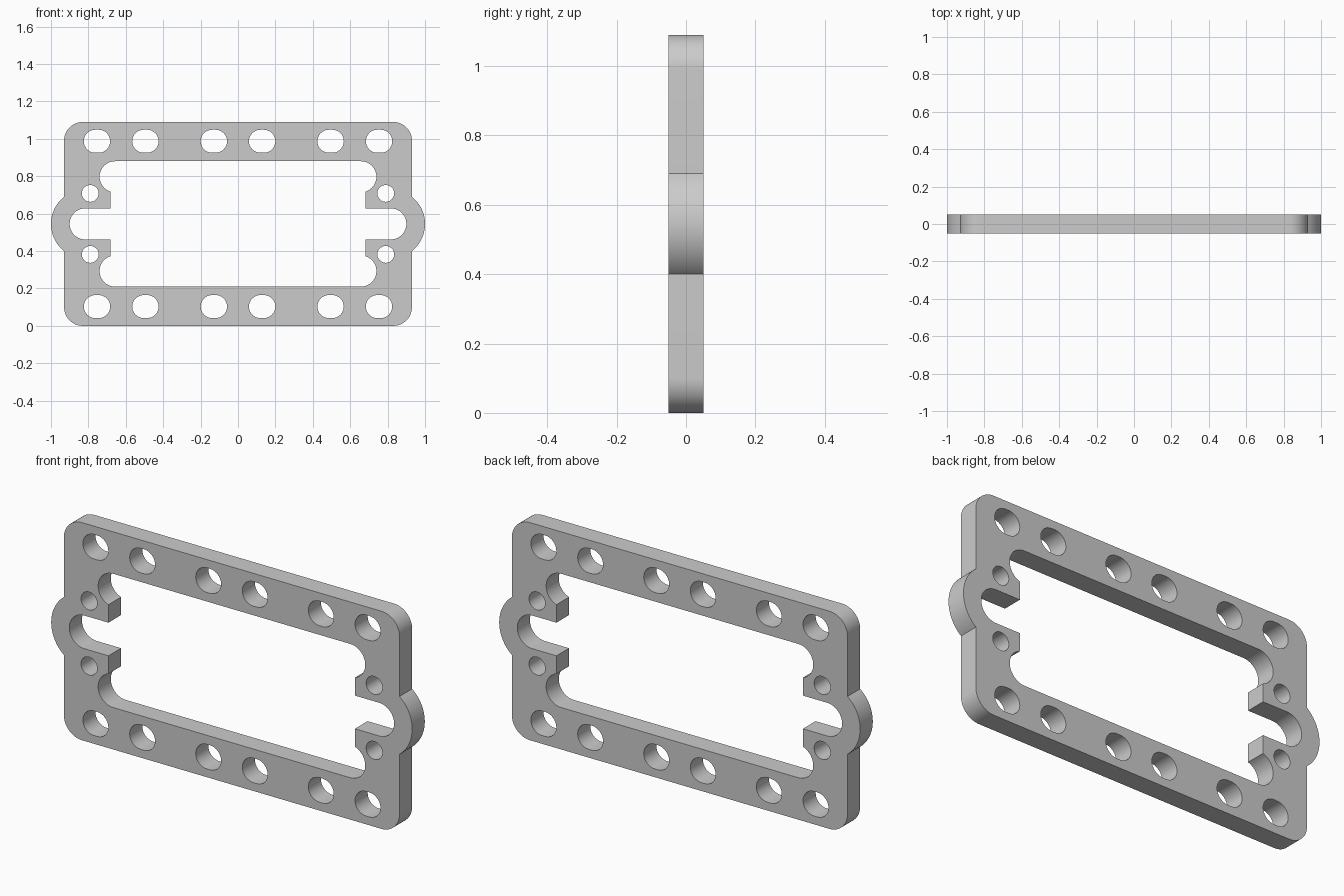
import bpy, bmesh
from math import cos, sin, radians, asin, acos, degrees
from mathutils import Matrix

if "Cube" in bpy.data.objects:
    bpy.data.objects.remove(bpy.data.objects["Cube"], do_unlink=True)

MID = 0.545      # height of the frame centre
THICK = 0.1


def arc(cx, cy, r, start, end, steps=16):
    """Points along an arc, angles in degrees."""
    angles = [radians(start + (end - start) * i / steps) for i in range(steps + 1)]
    return [(cx + r * cos(a), cy + r * sin(a)) for a in angles]


def four_way(quarter):
    """Mirror a quarter outline (from the +x axis round to the +y axis) into a loop."""
    half = quarter + [(-x, y) for x, y in reversed(quarter)]
    loop = half + [(x, -y) for x, y in reversed(half)]
    clean = []
    for p in loop:
        if not clean or abs(p[0] - clean[-1][0]) + abs(p[1] - clean[-1][1]) > 1e-5:
            clean.append(p)
    if abs(clean[0][0] - clean[-1][0]) + abs(clean[0][1] - clean[-1][1]) < 1e-5:
        clean.pop()
    return clean


# Outer outline: rounded plate with a round lug at each end
side, lug_x, lug_r, corner = 0.93, 0.815, 0.185, 0.1
lug_end = degrees(acos((side - lug_x) / lug_r))
outer = four_way(arc(lug_x, 0, lug_r, 0, lug_end)
                 + arc(side - corner, MID - corner, corner, 0, 90))

# Inner opening: end slots, square tabs and round corner reliefs
slot_r, tab_x = 0.083, 0.683
relief_x, relief_y = 0.657, 0.252
relief_start = -degrees(acos((tab_x - relief_x) / slot_r))
inner = four_way(arc(lug_x + 0.002, 0, slot_r, 0, 90)
                 + [(tab_x, slot_r)]
                 + arc(relief_x, relief_y, slot_r, relief_start, 90, 24))

loops = [outer, inner]

# Oblong mounting holes in the rails and round holes beside the slots
for sx in (-1, 1):
    for sy in (-1, 1):
        for x in (0.754, 0.495, 0.129):
            cx, cy, r, half = sx * x, sy * 0.442, 0.0615, 0.009
            loops.append(arc(cx + half, cy, r, -90, 90) + arc(cx - half, cy, r, 90, 270))
        loops.append(arc(sx * 0.79, sy * 0.163, 0.045, 0, 360, 32)[:-1])

# Filled profile extruded to the plate thickness
curve = bpy.data.curves.new("frame_profile", "CURVE")
curve.dimensions = "2D"
curve.fill_mode = "BOTH"
curve.extrude = THICK / 2
for loop in loops:
    spline = curve.splines.new("POLY")
    spline.points.add(len(loop) - 1)
    for point, (x, y) in zip(spline.points, loop):
        point.co = (x, y, 0, 1)
    spline.use_cyclic_u = True

profile = bpy.data.objects.new("frame_profile", curve)
bpy.context.collection.objects.link(profile)
bpy.context.view_layer.update()
evaluated = profile.evaluated_get(bpy.context.evaluated_depsgraph_get())
mesh = bpy.data.meshes.new_from_object(evaluated)
bpy.data.objects.remove(profile, do_unlink=True)

# Stand the plate upright and weld caps to walls
bm = bmesh.new()
bm.from_mesh(mesh)
bmesh.ops.remove_doubles(bm, verts=bm.verts, dist=1e-5)
bm.transform(Matrix.Translation((0, 0, MID)) @ Matrix.Rotation(radians(90), 4, "X"))
bmesh.ops.recalc_face_normals(bm, faces=bm.faces)
bm.to_mesh(mesh)
bm.free()

frame = bpy.data.objects.new("mounting_frame", mesh)
bpy.context.collection.objects.link(frame)

# Plain grey material
grey = bpy.data.materials.new("light_grey")
grey.use_nodes = True
colour = (0.6, 0.6, 0.6, 1)
grey.diffuse_color = colour
grey.node_tree.nodes["Principled BSDF"].inputs["Base Color"].default_value = colour
mesh.materials.clear()
mesh.materials.append(grey)

bpy.ops.object.select_all(action="DESELECT")
frame.select_set(True)
bpy.context.view_layer.objects.active = frame
bpy.ops.object.shade_smooth_by_angle(angle=radians(30))
